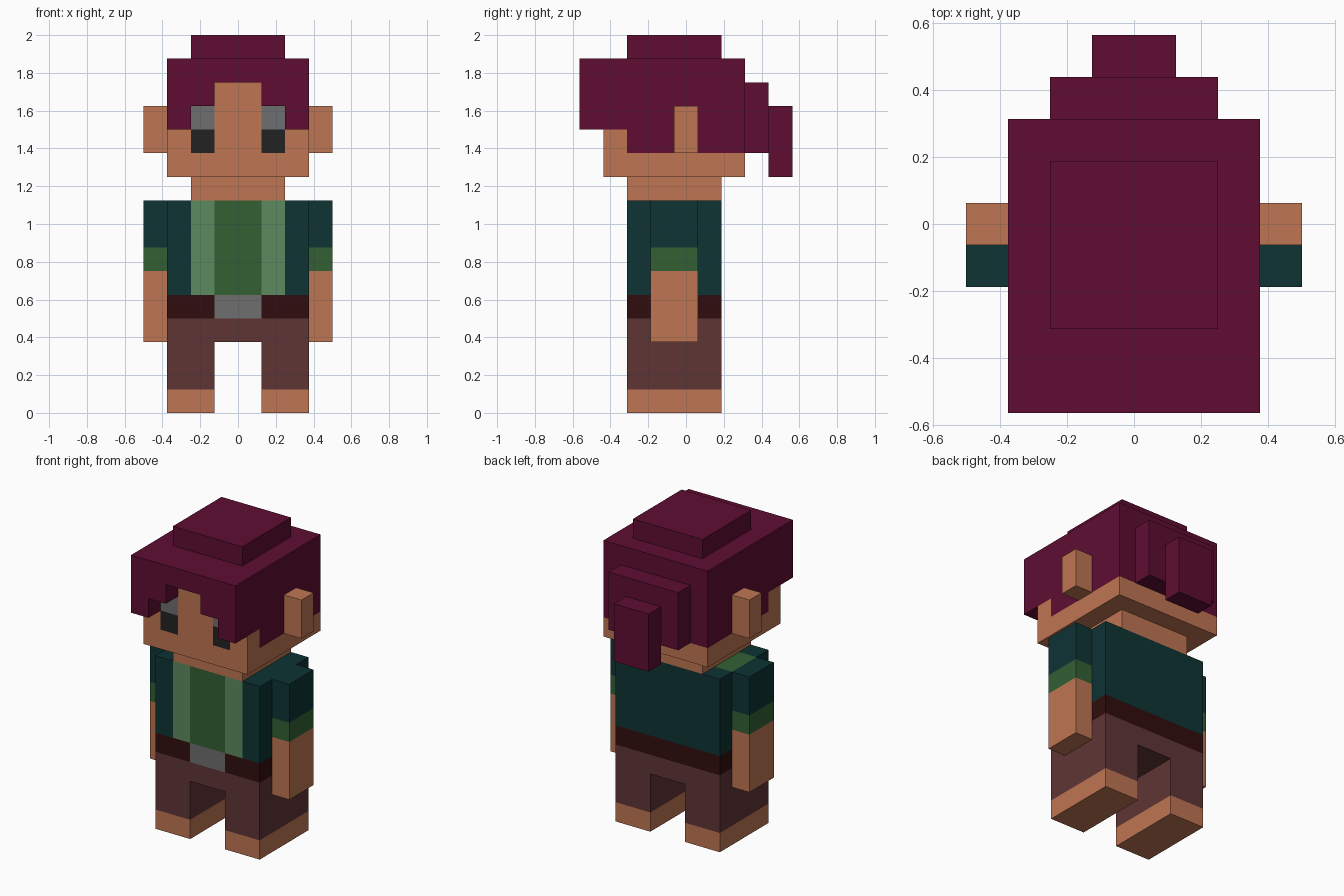
import bpy, bmesh
from mathutils import Vector

cube = bpy.data.objects.get("Cube")
if cube:
    bpy.data.objects.remove(cube, do_unlink=True)


def linear(v):
    v /= 255
    return v / 12.92 if v <= 0.04045 else ((v + 0.055) / 1.055) ** 2.4


PALETTE = {
    "skin": (191, 118, 82), "hair_plum": (94, 13, 50), "jacket_teal": (14, 51, 52),
    "shirt_green": (51, 96, 52), "trim_light_green": (92, 138, 94),
    "belt_brown": (48, 13, 14), "trouser_brown": (95, 53, 53),
    "metal_grey": (110, 110, 110), "eye_black": (34, 34, 34),
}
MATS = {}
for mat_name, rgb in PALETTE.items():
    m = bpy.data.materials.new(mat_name)
    m.use_nodes = True
    col = (*[linear(c) for c in rgb], 1)
    m.diffuse_color = col
    bsdf = m.node_tree.nodes["Principled BSDF"]
    bsdf.inputs["Base Color"].default_value = col
    bsdf.inputs["Roughness"].default_value = 0.9
    MATS[mat_name] = m


def finish(name, bm, rule):
    """Colour every face with rule(centre, normal) and make the object."""
    bmesh.ops.recalc_face_normals(bm, faces=bm.faces[:])
    me = bpy.data.meshes.new(name)
    slots = []
    for f in bm.faces:
        f.normal_update()
        key = rule(f.calc_center_median(), f.normal) if callable(rule) else rule
        if key not in slots:
            slots.append(key)
            me.materials.append(MATS[key])
        f.material_index = slots.index(key)
    bm.to_mesh(me)
    bm.free()
    ob = bpy.data.objects.new(name, me)
    bpy.context.collection.objects.link(ob)
    return ob


def box(name, x, y, z, rule, cuts=()):
    """Box from ranges, sliced by (axis, positions) cuts before colouring."""
    bm = bmesh.new()
    bmesh.ops.create_cube(bm, size=1)
    for v in bm.verts:
        v.co = Vector([r[0] + (c + 0.5) * (r[1] - r[0]) for r, c in zip((x, y, z), v.co)])
    for axis, places in cuts:
        n = Vector([float(i == axis) for i in range(3)])
        for p in places:
            bmesh.ops.bisect_plane(bm, geom=bm.verts[:] + bm.edges[:] + bm.faces[:],
                                   plane_co=n * p, plane_no=n)
    return finish(name, bm, rule)


def extrude_front(name, profile, y, rule):
    """Extrude an x-z profile along y."""
    bm = bmesh.new()
    face = bm.faces.new([bm.verts.new((px, y[0], pz)) for px, pz in profile])
    out = bmesh.ops.extrude_face_region(bm, geom=[face])
    for v in out["geom"]:
        if isinstance(v, bmesh.types.BMVert):
            v.co.y = y[1]
    return finish(name, bm, rule)


BODY_Y = (-0.3125, 0.1875)
STRIPS = (-0.25, -0.125, 0.125, 0.25)


# Trousers with feet, one profile for both legs
def trouser_rule(c, n):
    return "skin" if c.z < 0.125 else "trouser_brown"


box("hips", (-0.375, 0.375), BODY_Y, (0.375, 0.5), "trouser_brown")
for side, s in (("left", 1), ("right", -1)):
    xr = sorted((s * 0.125, s * 0.375))
    box(side + "_leg", xr, BODY_Y, (0, 0.375), trouser_rule, [(2, (0.125,))])


# Torso: open jacket over shirt, belt with buckle
def torso_rule(c, n):
    front, ax = n.y < -0.5, abs(c.x)
    if c.z < 0.625:
        return "metal_grey" if front and ax < 0.125 else "belt_brown"
    if front and ax < 0.25:
        return "shirt_green" if ax < 0.125 else "trim_light_green"
    if n.z > 0.5 and c.x < -0.25 and -0.1875 < c.y < 0.0625:
        return "shirt_green"
    return "jacket_teal"


box("torso", (-0.375, 0.375), BODY_Y, (0.5, 1.125), torso_rule,
    [(2, (0.625,)), (0, STRIPS), (1, (-0.1875, 0.0625))])
box("neck", (-0.25, 0.25), BODY_Y, (1.125, 1.25), "skin")


# Arms: sleeve, cuff, bare forearm
def arm_rule(c, n):
    return "skin" if c.z < 0.75 else "shirt_green" if c.z < 0.875 else "jacket_teal"


for side, s in (("left", 1), ("right", -1)):
    xr = sorted((s * 0.375, s * 0.5))
    box(side + "_arm", xr, (-0.1875, 0.0625), (0.375, 1.125), arm_rule, [(2, (0.75, 0.875))])
    box(side + "_ear", xr, (-0.0625, 0.0625), (1.375, 1.625), "skin")


# Head with face and hairline
def head_rule(c, n):
    ax = abs(c.x)
    if n.z > 0.5:
        return "hair_plum"
    if c.z < 1.375:
        return "skin"
    if n.y < -0.5:
        if 0.125 < ax < 0.25 and c.z < 1.625:
            return "eye_black" if c.z < 1.5 else "metal_grey"
        hairline = 1.75 if ax < 0.125 else 1.625 if ax < 0.25 else 1.5
        return "hair_plum" if c.z > hairline else "skin"
    return "hair_plum" if c.z > 1.5 or c.y > -0.3125 else "skin"


box("head", (-0.375, 0.375), (-0.4375, 0.3125), (1.25, 1.875), head_rule,
    [(2, (1.375, 1.5, 1.625, 1.75)), (0, STRIPS), (1, (-0.3125,))])

# Stepped fringe, crown and hair tail
half = [(0.125, 1.75), (0.125, 1.625), (0.25, 1.625), (0.25, 1.5), (0.375, 1.5), (0.375, 1.875)]
fringe = half + [(-px, pz) for px, pz in reversed(half)]
extrude_front("fringe", fringe, (-0.5625, -0.4375), "hair_plum")
box("hair_crown", (-0.25, 0.25), BODY_Y, (1.875, 2.0), "hair_plum")
box("hair_tail_base", (-0.25, 0.25), (0.3125, 0.4375), (1.375, 1.75), "hair_plum")
box("hair_tail_end", (-0.125, 0.125), (0.4375, 0.5625), (1.25, 1.625), "hair_plum")
